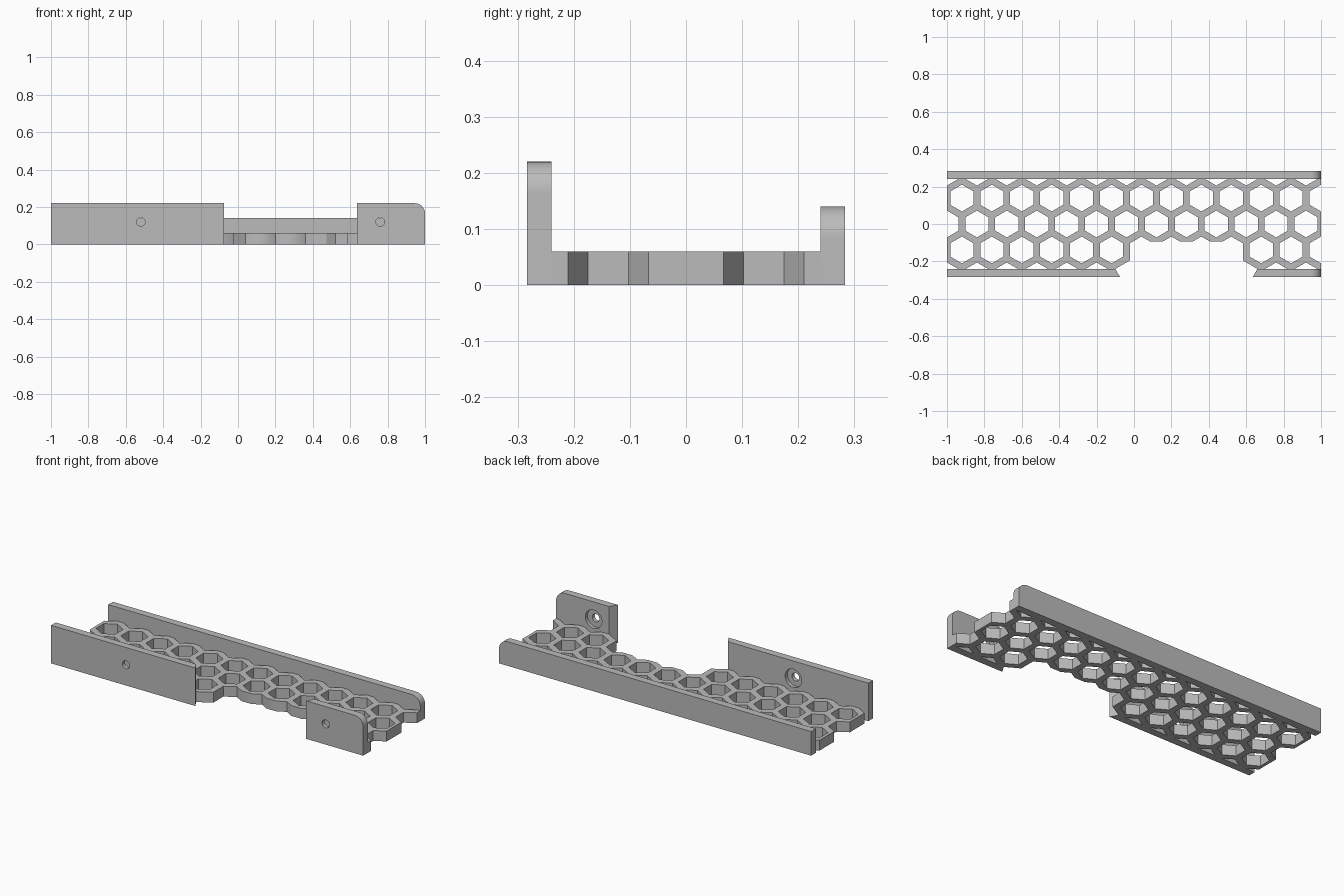
import bpy, bmesh, math
from mathutils import Vector

if "Cube" in bpy.data.objects:
    bpy.data.objects.remove(bpy.data.objects["Cube"], do_unlink=True)

PITCH = 0.16                       # spacing of the honeycomb cells
ROW = PITCH * math.sqrt(3) / 2
HOLE_R = 0.0716                    # corner radius of a hexagonal hole
FLOOR_H = 0.06
INNER, OUTER = 0.24, 0.283         # wall faces, measured from the centre line

grey = bpy.data.materials.new("plain grey")
grey.use_nodes = True
grey.diffuse_color = (0.5, 0.5, 0.5, 1)
grey.node_tree.nodes["Principled BSDF"].inputs["Base Color"].default_value = (0.5, 0.5, 0.5, 1)


def add_prism(bm, points, offset):
    """Extrude a closed outline of 3D points along offset."""
    face = bm.faces.new([bm.verts.new(p) for p in points])
    moved = bmesh.ops.extrude_face_region(bm, geom=[face])["geom"]
    verts = [v for v in moved if isinstance(v, bmesh.types.BMVert)]
    bmesh.ops.translate(bm, verts=verts, vec=Vector(offset))


def make_object(name, prisms):
    bm = bmesh.new()
    for points, offset in prisms:
        add_prism(bm, points, offset)
    bmesh.ops.recalc_face_normals(bm, faces=bm.faces)
    mesh = bpy.data.meshes.new(name)
    bm.to_mesh(mesh)
    bm.free()
    mesh.materials.append(grey)
    obj = bpy.data.objects.new(name, mesh)
    bpy.context.collection.objects.link(obj)
    return obj


def cut(obj, cutter):
    cutter.hide_render = True
    mod = obj.modifiers.new("cut", "BOOLEAN")
    mod.operation, mod.solver, mod.object = "DIFFERENCE", "EXACT", cutter
    bpy.context.view_layer.objects.active = obj
    bpy.ops.object.modifier_apply(modifier=mod.name)


def hexagon(x, y, z):
    angles = [math.radians(30 + 60 * i) for i in range(6)]
    return [(x + HOLE_R * math.cos(a), y + HOLE_R * math.sin(a), z) for a in angles]


def disc(x, y, z, r, n=32):
    angles = [2 * math.pi * i / n for i in range(n)]
    return [(x + r * math.cos(a), y, z + r * math.sin(a)) for a in angles]


def wall(name, y, height, r=0.055, steps=12):
    """Long wall with its upper corner at the +x end rounded."""
    outline = [(-1, y, height), (-1, y, 0), (1, y, 0)]
    for i in range(steps + 1):
        a = math.pi / 2 * i / steps
        outline.append((1 - r + r * math.cos(a), y, height - r + r * math.sin(a)))
    return make_object(name, [(outline, (0, OUTER - INNER, 0))])


# Honeycomb floor, with the cells running out through both ends
floor_plate = make_object("honeycomb_floor", [
    ([(-1, -INNER, 0), (1, -INNER, 0), (1, INNER, 0), (-1, INNER, 0)], (0, 0, FLOOR_H))])
cells = []
for row in range(-2, 3):
    start = 1 if row % 2 else 1 - PITCH / 2
    for k in range(13):
        cells.append((hexagon(start - k * PITCH, row * ROW, -0.1), (0, 0, 0.3)))
cell_cutter = make_object("cell_cutter", cells)
cut(floor_plate, cell_cutter)

# Walls
back_wall = wall("back_wall", INNER, 0.14)
front_wall = wall("front_wall", -OUTER, 0.22)

# Opening in the front wall and floor, symmetric about its own middle
MID = 0.28
half = [(0.286, -0.094), (0.302, -0.103), (0.302, -0.195), (0.38, -INNER), (0.35, -0.292)]
opening = [(MID + x, y, -0.1) for x, y in half] + [(MID - x, y, -0.1) for x, y in reversed(half)]
opening_cutter = make_object("opening_cutter", [(opening, (0, 0, 0.5))])
cut(floor_plate, opening_cutter)
cut(front_wall, opening_cutter)

# Screw holes, counterbored on the inner face
screws = [(-0.52, 0.12), (0.76, 0.12)]
hole_cutter = make_object("hole_cutter", [
    (disc(x, -0.4, z, 0.023), (0, 0.3, 0)) for x, z in screws])
bore_cutter = make_object("bore_cutter", [
    (disc(x, -INNER - 0.02, z, 0.053), (0, 0.1, 0)) for x, z in screws])
cut(front_wall, hole_cutter)
cut(front_wall, bore_cutter)

for helper in (cell_cutter, opening_cutter, hole_cutter, bore_cutter):
    bpy.data.objects.remove(helper, do_unlink=True)

# Smooth the rounded corners and bores, keep the other edges sharp
bpy.ops.object.select_all(action="DESELECT")
for obj in (floor_plate, back_wall, front_wall):
    obj.select_set(True)
bpy.context.view_layer.objects.active = front_wall
bpy.ops.object.shade_smooth_by_angle(angle=math.radians(30))
